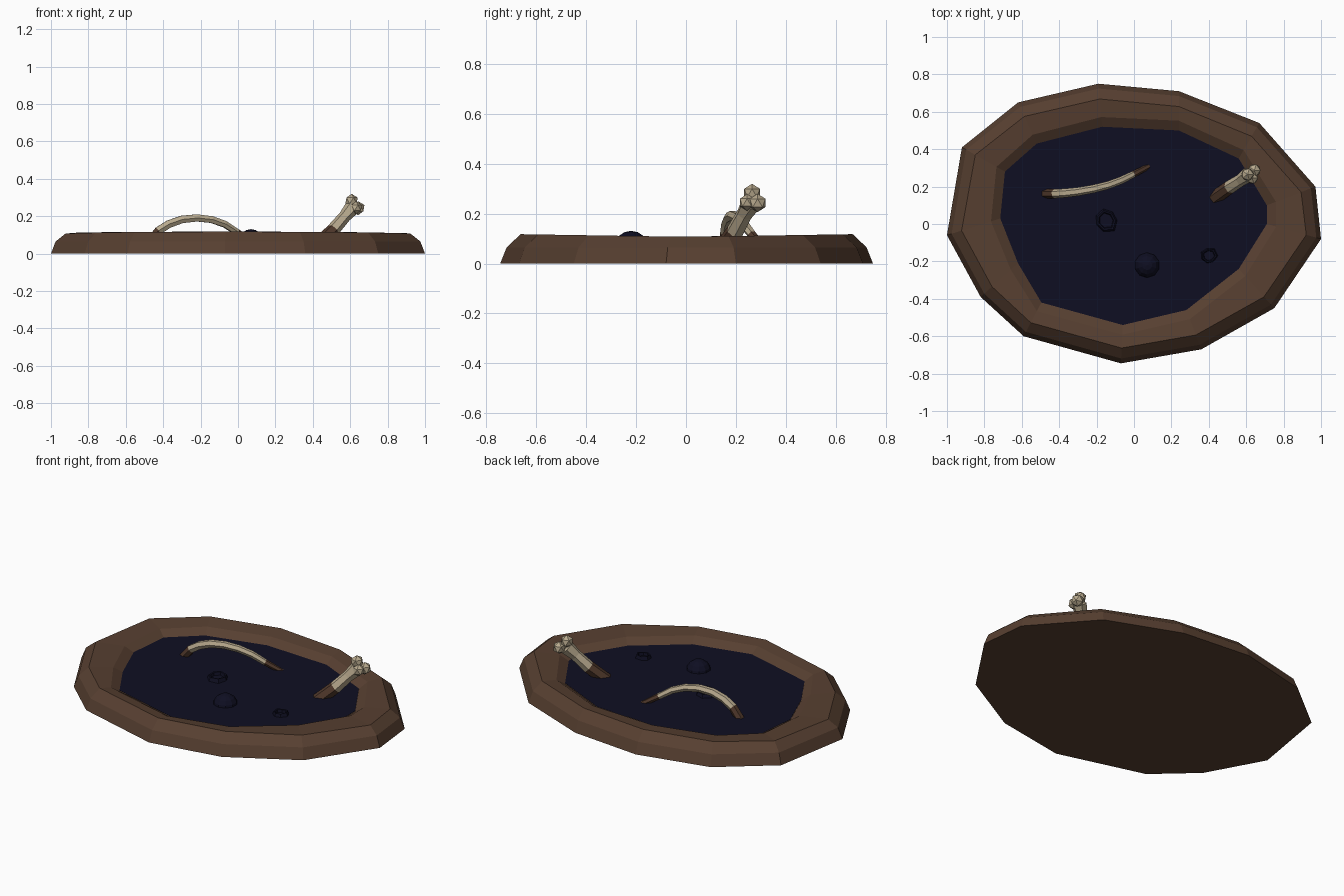
import bpy, bmesh, math, random
from mathutils import Vector, Matrix

if "Cube" in bpy.data.objects:
    bpy.data.objects.remove(bpy.data.objects["Cube"])
random.seed(4)


def material(name, color):
    m = bpy.data.materials.new(name)
    m.use_nodes = True
    m.diffuse_color = (*color, 1)
    m.node_tree.nodes["Principled BSDF"].inputs["Base Color"].default_value = (*color, 1)
    return m


EARTH = material("earth brown", (0.095, 0.050, 0.030))
TAR = material("dark tar", (0.0045, 0.0045, 0.016))
BONE = material("old bone", (0.48, 0.40, 0.27))
STAIN = material("muddy stain", (0.080, 0.040, 0.024))


def finish(name, bm, *mats):
    bmesh.ops.recalc_face_normals(bm, faces=bm.faces)
    mesh = bpy.data.meshes.new(name)
    bm.to_mesh(mesh)
    bm.free()
    for m in mats:
        mesh.materials.append(m)
    obj = bpy.data.objects.new(name, mesh)
    bpy.context.collection.objects.link(obj)
    return obj


def loft(bm, loops):
    """Join equal loops of points; returns the vertex rings and face bands."""
    rings = [[bm.verts.new(p) for p in loop] for loop in loops]
    bands = []
    for a, b in zip(rings, rings[1:]):
        n = len(a)
        bands.append([bm.faces.new((a[i], a[(i + 1) % n], b[(i + 1) % n], b[i]))
                      for i in range(n)])
    return rings, bands


def tube(name, path, radii, sides, stained):
    """Faceted tube along a path, with the listed bands stained."""
    pts = [Vector(p) for p in path]
    loops = []
    for i, p in enumerate(pts):
        t = (pts[min(i + 1, len(pts) - 1)] - pts[max(i - 1, 0)]).normalized()
        side = t.cross(Vector((0, 0, 1))).normalized()
        up = side.cross(t)
        angles = [math.tau * k / sides for k in range(sides)]
        loops.append([p + radii[i] * (math.cos(a) * side + math.sin(a) * up) for a in angles])
    bm = bmesh.new()
    rings, bands = loft(bm, loops)
    for k in stained:
        for f in bands[k]:
            f.material_index = 1
    bm.faces.new(rings[0])
    bm.faces.new(rings[-1])
    return finish(name, bm, BONE, STAIN)


# Pit outlines: foot of the bank and edge of the tar
outer = [Vector((x, y, 0)) for x, y in (
    (-1, -.06), (-.92, .41), (-.62, .65), (-.19, .75), (.24, .71), (.67, .54), (.97, .2),
    (1, -.08), (.75, -.45), (.36, -.67), (-.07, -.745), (-.59, -.6), (-.82, -.39))]
inner = [Vector((x, y, 0)) for x, y in (
    (-.715, .03), (-.69, .28), (-.52, .43), (-.17, .52), (.24, .5), (.56, .35), (.71, .1),
    (.71, 0), (.56, -.24), (.28, -.46), (-.06, -.54), (-.495, -.42), (-.62, -.21))]
TAR_Z = 0.075


def shift(source, target, distance, z):
    return [a + (b - a).normalized() * distance + Vector((0, 0, z))
            for a, b in zip(source, target)]


# Earth bank
ridge = shift(outer, inner, 0.082, 0.107)
for p in ridge:
    p.z += 0.016 * abs(p.y)
bm = bmesh.new()
rings, bands = loft(bm, [outer, shift(outer, inner, 0.026, 0.065), ridge,
                         shift(inner, outer, 0.052, 0.105),
                         shift(inner, outer, 0, TAR_Z - 0.002)])
bm.faces.new(rings[0])
finish("earth_bank", bm, EARTH)

# Tar surface
bm = bmesh.new()
bm.faces.new([bm.verts.new((p.x, p.y, TAR_Z)) for p in inner])
surface = finish("tar_surface", bm, TAR)
if surface.data.polygons[0].normal.z < 0:
    surface.data.flip_normals()

# Swelling tar bubble
bm = bmesh.new()
bmesh.ops.create_uvsphere(bm, u_segments=10, v_segments=8, radius=0.07,
                          matrix=Matrix.Translation((0.07, -0.22, 0.061)))
bmesh.ops.bisect_plane(bm, geom=bm.verts[:] + bm.edges[:] + bm.faces[:],
                       plane_co=(0, 0, TAR_Z - 0.005), plane_no=(0, 0, 1), clear_inner=True)
finish("tar_bubble", bm, TAR)

# Burst bubbles: ragged low rings
for name, x, y, size in (("large_burst_bubble", -.15, .02, .065),
                         ("small_burst_bubble", .4, -.17, .045)):
    jitter = [random.uniform(0.85, 1.15) for k in range(7)]
    loops = []
    for scale, z in ((1, 0), (0.85, 0.02), (0.7, 0.018), (0.62, 0)):
        loops.append([(x + size * scale * j * math.cos(math.tau * k / 7),
                       y + size * scale * j * math.sin(math.tau * k / 7),
                       TAR_Z + z * j) for k, j in enumerate(jitter)])
    bm = bmesh.new()
    loft(bm, loops)
    finish(name, bm, TAR)

# Arched rib with stained ends
tube("rib", [(-.485, .162, .05), (-.425, .162, .123), (-.37, .165, .158), (-.3, .173, .183),
             (-.22, .187, .191), (-.14, .207, .182), (-.07, .233, .157), (-.005, .265, .115),
             (.085, .312, .06)],
     [.025, .025, .024, .023, .022, .021, .02, .018, .014], 6, (0, 7))

# Leg bone: shaft plus knuckles
tube("leg_bone_shaft", [(.43, .14, .05), (.51, .196, .128), (.57, .234, .198), (.61, .262, .245)],
     [.037, .036, .033, .042], 6, (0,))
for name, spot, radius in (("upper_knuckle", (.607, .265, .283), .037),
                           ("outer_knuckle", (.643, .287, .243), .037),
                           ("inner_knuckle", (.632, .245, .245), .034)):
    bm = bmesh.new()
    bmesh.ops.create_icosphere(bm, subdivisions=1, radius=radius,
                               matrix=Matrix.Translation(spot))
    finish(name, bm, BONE)
